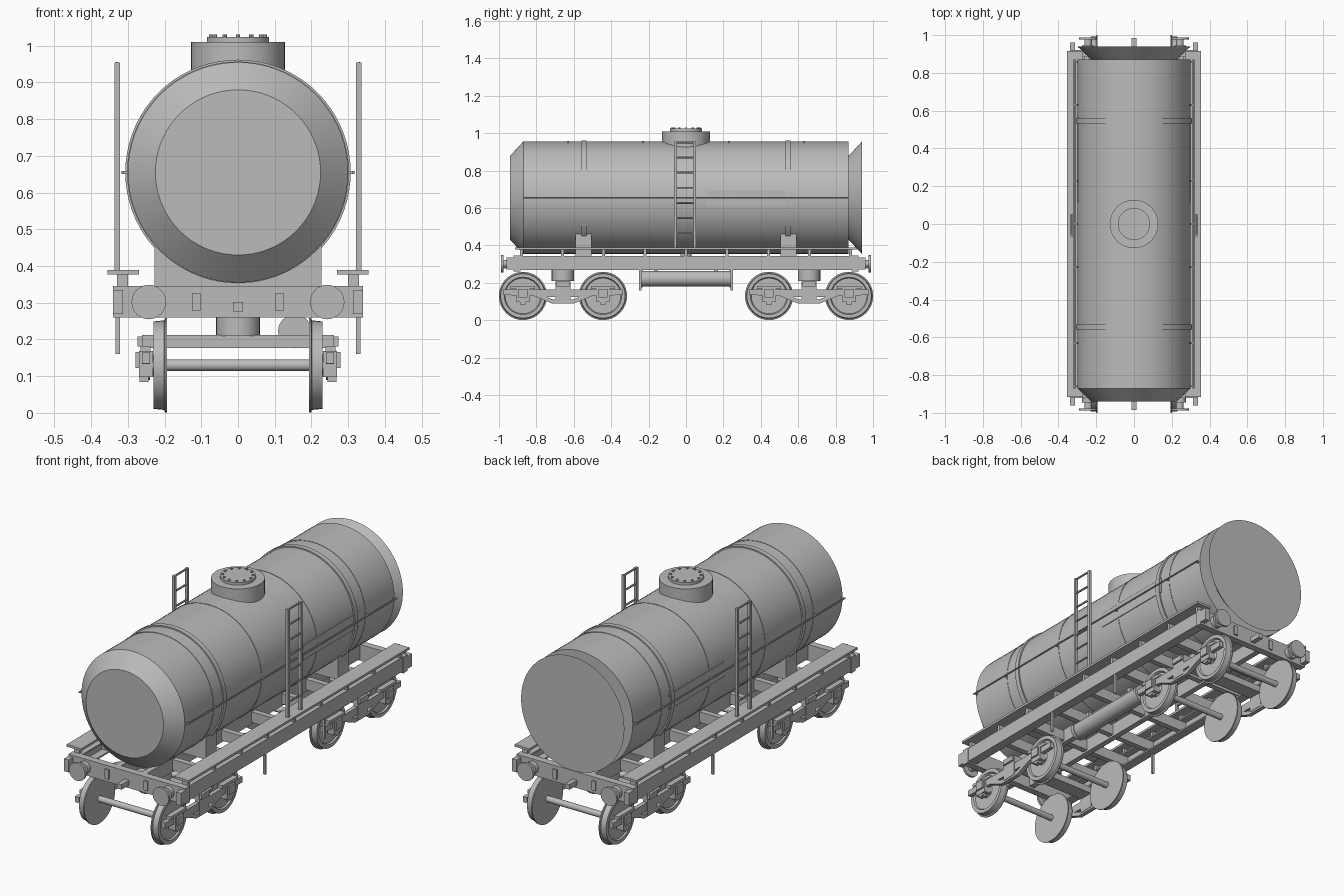
import bpy, bmesh, math
from mathutils import Matrix, Vector

cube = bpy.data.objects.get("Cube")
if cube:
    bpy.data.objects.remove(cube, do_unlink=True)

grey = bpy.data.materials.new("plain grey")
grey.use_nodes = True
grey.diffuse_color = (0.5, 0.5, 0.5, 1)
grey.node_tree.nodes["Principled BSDF"].inputs["Base Color"].default_value = (0.5, 0.5, 0.5, 1)

SIDES = (-1, 1)
AXES = {"X": Matrix.Rotation(math.pi / 2, 4, "Y"),
        "Y": Matrix.Rotation(-math.pi / 2, 4, "X"),
        "Z": Matrix.Identity(4)}


class Part:
    """Collects solids into one named mesh object."""

    def __init__(self, name):
        self.name, self.bm = name, bmesh.new()

    def box(self, x, y, z):
        """Box from (low, high) ranges."""
        c = Vector([sum(r) / 2 for r in (x, y, z)])
        s = [abs(r[1] - r[0]) for r in (x, y, z)]
        bmesh.ops.create_cube(self.bm, size=1, matrix=Matrix.Translation(c) @ Matrix.Diagonal((*s, 1)))

    def turn(self, profile, centre=(0, 0, 0), axis="Y", n=32):
        """Solid of revolution from (radius, height) points, with flat end caps."""
        m = Matrix.Translation(centre) @ AXES[axis]
        rings = []
        for r, h in profile:
            angles = [2 * math.pi * i / n for i in range(n)]
            rings.append([self.bm.verts.new(m @ Vector((r * math.cos(a), r * math.sin(a), h))) for a in angles])
        for a, b in zip(rings, rings[1:]):
            for i in range(n):
                j = (i + 1) % n
                self.bm.faces.new((a[i], a[j], b[j], b[i]))
        self.bm.faces.new(rings[0][::-1])
        self.bm.faces.new(rings[-1])

    def rod(self, r, low, high, centre=(0, 0, 0), axis="Y", n=24):
        self.turn([(r, low), (r, high)], centre, axis, n)

    def plate(self, outline, x):
        """Extrudes a (y, z) outline across an x range."""
        a, b = [[self.bm.verts.new((v, y, z)) for y, z in outline] for v in x]
        self.bm.faces.new(a)
        self.bm.faces.new(b[::-1])
        for i in range(len(a)):
            j = (i + 1) % len(a)
            self.bm.faces.new((a[i], b[i], b[j], a[j]))

    def done(self, smooth=True):
        bmesh.ops.recalc_face_normals(self.bm, faces=self.bm.faces)
        me = bpy.data.meshes.new(self.name)
        self.bm.to_mesh(me)
        self.bm.free()
        me.materials.append(grey)
        ob = bpy.data.objects.new(self.name, me)
        bpy.context.collection.objects.link(ob)
        if smooth:
            bpy.ops.object.select_all(action="DESELECT")
            ob.select_set(True)
            bpy.context.view_layer.objects.active = ob
            bpy.ops.object.shade_smooth_by_angle(angle=math.radians(30))


def span(s, a, b):
    """Range a..b, mirrored when s is -1."""
    return tuple(sorted((s * a, s * b)))


# Tank shell: tapered front, flared rear end
AXIS_Z = 0.655
tank = Part("tank")
tank.turn([(0.225, -0.94), (0.3, -0.87), (0.3, 0.87), (0.225, 0.87), (0.3, 0.94)], (0, 0, AXIS_Z), n=72)
tank.done()

# Straps and weld seams around the tank
bands = Part("tank_bands")
for s in SIDES:
    for y, half, r in ((0.545, 0.013, 0.307), (0.63, 0.004, 0.302), (0.23, 0.004, 0.302)):
        bands.rod(r, s * y - half, s * y + half, (0, 0, AXIS_Z), n=72)
bands.done()

# Filling dome, bolted lid and drain
dome = Part("dome")
dome.rod(0.128, 0.9, 1.01, axis="Z", n=48)
dome.done()
lid = Part("dome_lid")
lid.rod(0.085, 1.01, 1.024, axis="Z", n=40)
for i in range(12):
    a = i * math.pi / 6
    lid.rod(0.006, 1.02, 1.03, (0.073 * math.cos(a), 0.073 * math.sin(a), 0), "Z", 8)
lid.done()
drain = Part("drain_valve")
drain.rod(0.03, 0.33, 0.38, axis="Z")
drain.done()

# Side plates, handrails and ladders
plates, rails, ladders = Part("side_plates"), Part("handrails"), Part("ladders")
for s in SIDES:
    plates.box(span(s, 0.294, 0.301), (0.11, 0.57), (0.613, 0.692))
    rails.rod(0.004, -0.87, 0.87, (s * 0.315, 0, AXIS_Z), n=8)
    for y in (-0.86, -0.63, -0.23, 0, 0.23, 0.63, 0.86):
        rails.box(span(s, 0.295, 0.316), (y - 0.004, y + 0.004), (AXIS_Z - 0.004, AXIS_Z + 0.004))
    for y in (-0.058, 0.047):
        ladders.box(span(s, 0.322, 0.337), (y - 0.007, y + 0.007), (0.385, 0.955))
    for i in range(7):
        ladders.rod(0.005, -0.058, 0.047, (s * 0.33, 0, 0.465 + i * 0.081), n=8)
plates.done(False)
rails.done()
ladders.done()

# Underframe: channel sills, centre sills, cross members, end beams
frame = Part("underframe")
for s in SIDES:
    frame.box(span(s, 0.325, 0.335), (-0.92, 0.92), (0.268, 0.343))
    for z in (0.268, 0.335):
        frame.box(span(s, 0.285, 0.335), (-0.92, 0.92), (z, z + 0.008))
    frame.box(span(s, 0.06, 0.09), (-0.9, 0.9), (0.27, 0.343))
    frame.box((-0.34, 0.34), span(s, 0.885, 0.922), (0.26, 0.345))
    for x in SIDES:
        frame.box(span(x, 0.313, 0.34), span(s, 0.9, 0.96), (0.27, 0.335))
        frame.box(span(x, 0.102, 0.124), span(s, 0.9, 0.93), (0.277, 0.327))
        frame.box(span(x, 0.322, 0.334), span(s, 0.239, 0.251), (0.16, 0.27))
for y in (-0.655, -0.45, -0.25, 0, 0.25, 0.45, 0.655):
    frame.box((-0.33, 0.33), (y - 0.015, y + 0.015), (0.28, 0.335))
frame.done(False)

# Running boards on short brackets
boards = Part("running_boards")
for s in SIDES:
    boards.box(span(s, 0.27, 0.355), (-0.915, 0.915), (0.377, 0.389))
    for i in range(9):
        y = -0.88 + i * 0.22
        boards.box(span(s, 0.3, 0.33), (y - 0.008, y + 0.008), (0.34, 0.38))
boards.done(False)

# Saddles holding the tank
saddles = Part("saddles")
for s in SIDES:
    saddles.box((-0.228, 0.228), span(s, 0.505, 0.59), (0.34, 0.46))
saddles.done(False)

# Buffers and coupling hooks
buffers, hooks = Part("buffers"), Part("coupling_hooks")
for s in SIDES:
    for x in SIDES:
        c = (x * 0.243, 0, 0.302)
        buffers.rod(0.032, s * 0.9, s * 0.945, c)
        buffers.rod(0.02, s * 0.94, s * 0.98, c)
        buffers.rod(0.047, s * 0.976, s * 0.988, c)
    hooks.box((-0.013, 0.013), span(s, 0.91, 0.985), (0.276, 0.302))
buffers.done()
hooks.done(False)

# Brake cylinder with end flanges and hangers
brake = Part("brake_cylinder")
brake.rod(0.042, -0.245, 0.245, (0.155, 0, 0.222))
for s in SIDES:
    brake.rod(0.046, s * 0.232, s * 0.25, (0.155, 0, 0.222))
    brake.box((0.14, 0.17), span(s, 0.15, 0.17), (0.22, 0.29))
brake.done()

# Bogies: wheelsets, axle boxes, side frames, bolsters
wheels, axles = Part("wheels"), Part("axles")
boxes, sideframes, bolsters = Part("axle_boxes"), Part("bogie_side_frames"), Part("bolsters")
HALF_BASE, AXLE_Z = 0.214, 0.13
for end in SIDES:
    mid = end * 0.658
    bolsters.box((-0.262, 0.262), (mid - 0.04, mid + 0.04), (0.177, 0.212))
    bolsters.rod(0.06, 0.21, 0.28, (0, mid, 0), "Z")
    for s in SIDES:
        bolsters.box(span(s, 0.255, 0.274), (mid - 0.035, mid + 0.035), (0.181, 0.208))
        # Upper bar and bowed lower bar
        top = [(-0.32, 0.165), (-0.32, 0.135), (-0.17, 0.13), (-0.1, 0.125),
               (0.1, 0.125), (0.17, 0.13), (0.32, 0.135), (0.32, 0.165)]
        bow = [(-0.18, 0.14), (-0.06, 0.09), (0.06, 0.09), (0.18, 0.14),
               (0.13, 0.14), (0.05, 0.11), (-0.05, 0.11), (-0.13, 0.14)]
        for shape in (top, bow):
            sideframes.plate([(mid + y, z) for y, z in shape], span(s, 0.24, 0.262))
        sideframes.box(span(s, 0.238, 0.264), (mid - 0.04, mid + 0.04), (0.1, 0.18))
    for w in SIDES:
        y = mid + w * HALF_BASE
        c = (0, y, AXLE_Z)
        axles.rod(0.016, -0.25, 0.25, c, "X")
        for s in SIDES:
            wheels.turn([(0.129, s * 0.193), (0.129, s * 0.199), (0.122, s * 0.201), (0.119, s * 0.23),
                         (0.1, s * 0.23), (0.095, s * 0.222), (0.035, s * 0.222), (0.03, s * 0.232)], c, "X", 40)
            boxes.box(span(s, 0.232, 0.27), (y - 0.034, y + 0.034), (0.098, 0.168))
            boxes.box(span(s, 0.25, 0.279), (y - 0.025, y + 0.025), (0.122, 0.166))
            boxes.box(span(s, 0.244, 0.268), (y - 0.015, y + 0.015), (0.084, 0.1))
            boxes.box(span(s, 0.238, 0.266), (y - 0.065, y + 0.065), (0.166, 0.182))
wheels.done()
axles.done()
boxes.done(False)
sideframes.done(False)
bolsters.done()
